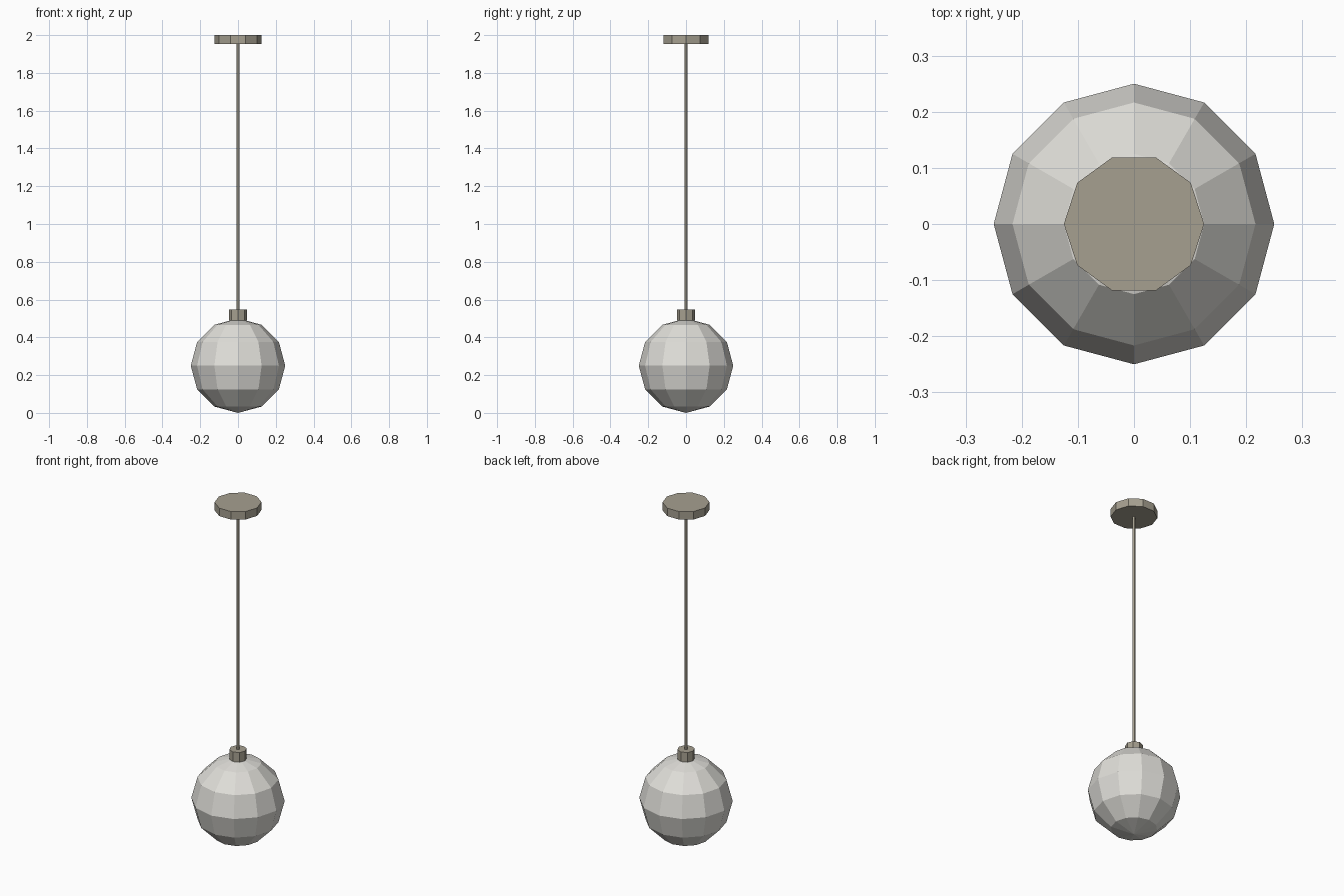
import bpy, bmesh, math

if "Cube" in bpy.data.objects:
    bpy.data.objects.remove(bpy.data.objects["Cube"])


def material(name, rgb):
    m = bpy.data.materials.new(name)
    m.diffuse_color = (*rgb, 1)
    m.use_nodes = True
    m.node_tree.nodes["Principled BSDF"].inputs["Base Color"].default_value = m.diffuse_color
    return m


metal = material("warm grey metal", (0.38, 0.35, 0.28))
glass = material("pale globe", (0.74, 0.73, 0.69))


def lathe(name, profile, sides, mat):
    """Turn (radius, z) points round z; zero radius makes a pole."""
    bm = bmesh.new()
    rings = []
    for r, z in profile:
        if r == 0:
            rings.append([bm.verts.new((0, 0, z))] * sides)
        else:
            rings.append([bm.verts.new((r * math.cos(2 * math.pi * i / sides),
                                        r * math.sin(2 * math.pi * i / sides), z))
                          for i in range(sides)])
    for a, b in zip(rings, rings[1:]):
        for i in range(sides):
            j = (i + 1) % sides
            bm.faces.new(list(dict.fromkeys((a[i], a[j], b[j], b[i]))))
    # flat caps on open ends
    for ring, (r, z) in ((rings[0][::-1], profile[0]), (rings[-1], profile[-1])):
        if r > 0:
            bm.faces.new(ring)
    bmesh.ops.recalc_face_normals(bm, faces=bm.faces)
    mesh = bpy.data.meshes.new(name)
    bm.to_mesh(mesh)
    bm.free()
    mesh.materials.append(mat)
    obj = bpy.data.objects.new(name, mesh)
    bpy.context.collection.objects.link(obj)
    return obj


# Globe shade: 12 segments, 6 bands
R = 0.25
globe = [(0 if k in (0, 6) else R * math.sin(math.pi * k / 6),
          R - R * math.cos(math.pi * k / 6)) for k in range(7)]
lathe("globe_shade", globe, 12, glass)

# Socket collar, hanging rod and ceiling plate
lathe("socket_collar", [(0.047, 0.49), (0.047, 0.547)], 8, metal)
lathe("hanging_rod", [(0.009, 0.53), (0.009, 1.96)], 6, metal)
lathe("ceiling_plate", [(0.125, 1.953), (0.125, 2.0)], 10, metal)
